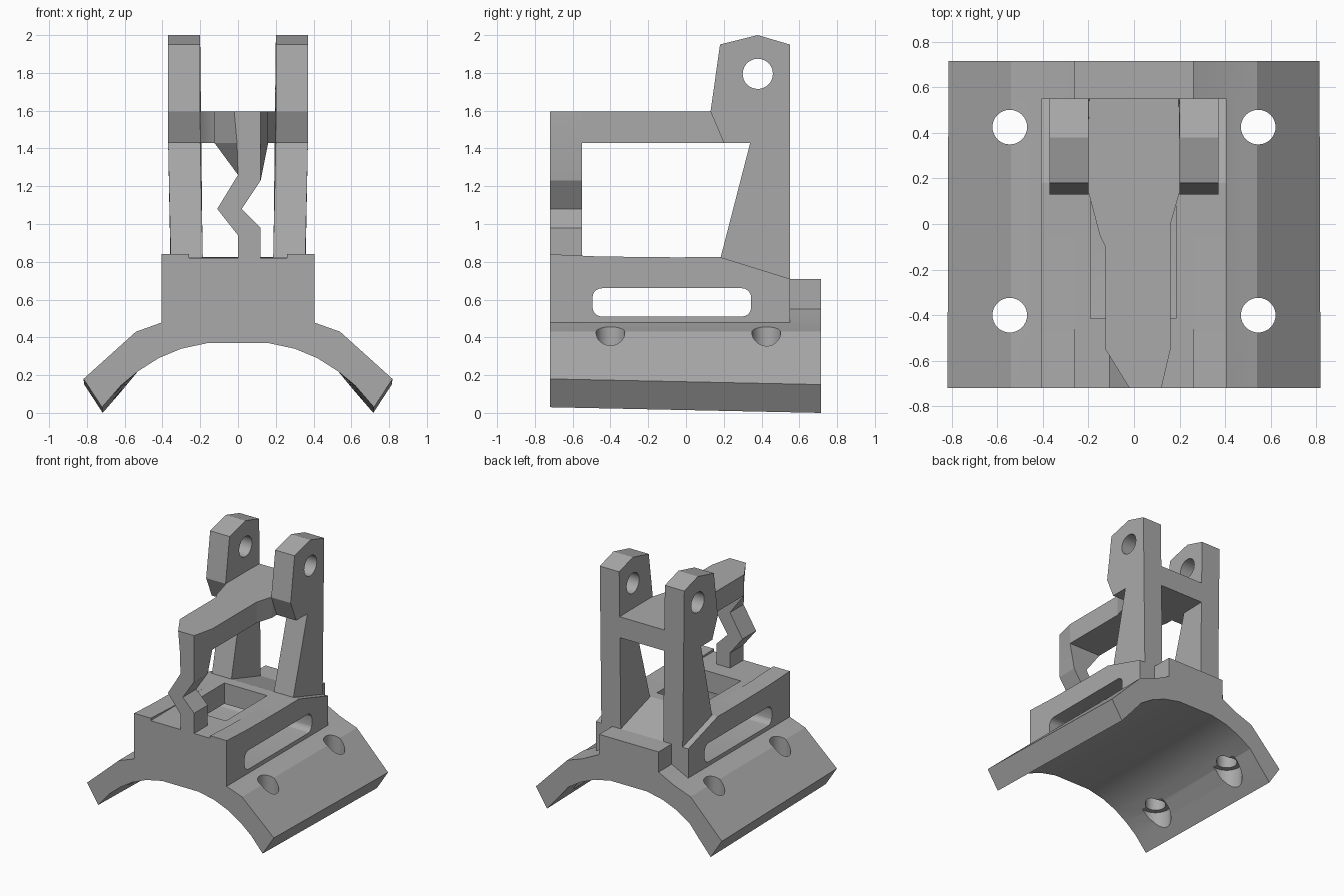
import bpy, bmesh, math
from mathutils import Vector

cube = bpy.data.objects.get("Cube")
if cube:
    bpy.data.objects.remove(cube, do_unlink=True)

grey = bpy.data.materials.new("plain grey")
grey.use_nodes = True
colour = (0.40, 0.40, 0.40, 1)
grey.diffuse_color = colour
grey.node_tree.nodes["Principled BSDF"].inputs["Base Color"].default_value = colour


def loft(name, start, end):
    """Solid between two outlines with the same number of points."""
    bm = bmesh.new()
    a = [bm.verts.new(p) for p in start]
    b = [bm.verts.new(p) for p in end]
    bm.faces.new(a)
    bm.faces.new(b[::-1])
    for i in range(len(a)):
        j = (i + 1) % len(a)
        bm.faces.new((a[j], a[i], b[i], b[j]))
    bmesh.ops.recalc_face_normals(bm, faces=bm.faces)
    mesh = bpy.data.meshes.new(name)
    bm.to_mesh(mesh)
    bm.free()
    mesh.materials.append(grey)
    obj = bpy.data.objects.new(name, mesh)
    bpy.context.collection.objects.link(obj)
    return obj


def along_x(name, yz, x0, x1):
    return loft(name, [(x0, y, z) for y, z in yz], [(x1, y, z) for y, z in yz])


def along_y(name, front, back, y0, y1):
    return loft(name, [(x, y0, z) for x, z in front], [(x, y1, z) for x, z in back])


def box(name, x0, x1, y0, y1, z0, z1):
    return along_x(name, [(y0, z0), (y1, z0), (y1, z1), (y0, z1)], x0, x1)


def circle(cx, cy, r, n=32):
    return [(cx + r * math.cos(math.tau * i / n), cy + r * math.sin(math.tau * i / n))
            for i in range(n)]


def upright_cylinder(name, cx, cy, r, z0, z1):
    ring = circle(cx, cy, r)
    return loft(name, [(x, y, z0) for x, y in ring], [(x, y, z1) for x, y in ring])


def cut(obj, cutters):
    bpy.context.view_layer.objects.active = obj
    for c in cutters:
        c.hide_render = True
        mod = obj.modifiers.new("cut", 'BOOLEAN')
        mod.operation = 'DIFFERENCE'
        mod.solver = 'EXACT'
        mod.object = c
        bpy.ops.object.modifier_apply(modifier=mod.name)


def discard(cutters):
    for c in cutters:
        bpy.data.objects.remove(c, do_unlink=True)


# Arched saddle, its feet dropping slightly towards the back
half = [(0.26, 0.55), (0.40, 0.48), (0.54, 0.43), (0.818, 0.18), (0.72, 0.03),
        (0.62, 0.145), (0.53, 0.22), (0.42, 0.29), (0.30, 0.34), (0.16, 0.37)]
front = half + [(-x, z) for x, z in reversed(half)]
back = [(x * 0.995, z - 0.03) if z < 0.2 else (x, z) for x, z in front]
saddle = along_y("saddle", front, back, -0.72, 0.715)

# Central block with a sloping rear shoulder
block = along_x("block", [(-0.72, 0.40), (-0.72, 0.82), (0.18, 0.825), (0.55, 0.71),
                          (0.55, 0.40)], -0.405, 0.405)
rear_step = box("rear_step", -0.26, 0.26, 0.50, 0.715, 0.40, 0.71)

# Side slot with rounded corners, and the pocket in the deck
r = 0.05
slot_outline = []
for k, (cy, cz) in enumerate([(0.295, 0.61), (-0.445, 0.61), (-0.445, 0.56), (0.295, 0.56)]):
    for s in range(6):
        t = math.pi / 2 * (k + s / 5)
        slot_outline.append((cy + r * math.cos(t), cz + r * math.sin(t)))
slot = along_x("slot_cutter", slot_outline, -1, 1)
pocket = box("pocket_cutter", -0.19, 0.185, -0.415, 0.10, 0.512, 0.9)

# Bolt holes with recesses on the underside
holes = []
for x in (-0.545, 0.545):
    for y in (-0.40, 0.425):
        holes.append(upright_cylinder("hole_cutter", x, y, 0.076, -0.1, 0.6))
        holes.append(upright_cylinder("recess_cutter", x, y, 0.115, -0.1, 0.235))
cut(saddle, [slot, pocket] + holes)
cut(block, [slot, pocket])
discard([slot, pocket] + holes)

# Uprights with pin holes, and the low rails in front of them
pin = along_x("pin_cutter", circle(0.38, 1.795, 0.08), -1, 1)
upright_outline = [(0.18, 0.81), (0.34, 1.43), (0.20, 1.43), (0.13, 1.595), (0.18, 1.95),
                   (0.38, 2.0), (0.55, 1.95), (0.55, 0.70), (0.45, 0.70)]
rail_outline = [(-0.72, 0.80), (-0.72, 0.84), (-0.46, 0.828), (0.10, 0.822), (0.10, 0.80)]
for side, name in ((-1, "right"), (1, "left")):
    upright = along_x(name + "_upright", upright_outline, side * 0.20, side * 0.37)
    for v in upright.data.vertices:
        if v.co.z < 1.0:
            v.co.x -= side * 0.014
    cut(upright, [pin])
    along_x(name + "_rail", rail_outline, side * 0.26, side * 0.405)
discard([pin])

# Top bar, joining the uprights and narrowing to the front
bar = [(-0.20, 0.55), (-0.20, 0.14), (-0.15, -0.05), (-0.125, -0.10), (-0.125, -0.55),
       (0.16, -0.55), (0.16, 0.0), (0.20, 0.14), (0.20, 0.55)]
loft("top_bar", [(x, y, 1.43) for x, y in bar], [(x, y, 1.595) for x, y in bar])

# Zigzag front post, flaring at the top to meet the bar
zigzag = [(0, 1.26), (-0.11, 1.08), (0, 0.94), (0, 0.80), (0.12, 0.80), (0.12, 0.98),
          (0.02, 1.08), (0.12, 1.23)]
post_front = [(-0.02, 1.595), (-0.005, 1.43)] + zigzag + [(0.12, 1.43), (0.12, 1.595)]
post_back = [(-0.125, 1.595), (-0.125, 1.43)] + zigzag + [(0.16, 1.43), (0.16, 1.595)]
along_y("front_post", post_front, post_back, -0.72, -0.55)

# Smooth only the gentle curves
bpy.ops.object.select_all(action='DESELECT')
for obj in bpy.context.scene.objects:
    if obj.type == 'MESH':
        obj.select_set(True)
        bpy.context.view_layer.objects.active = obj
bpy.ops.object.shade_smooth_by_angle(angle=math.radians(15))
